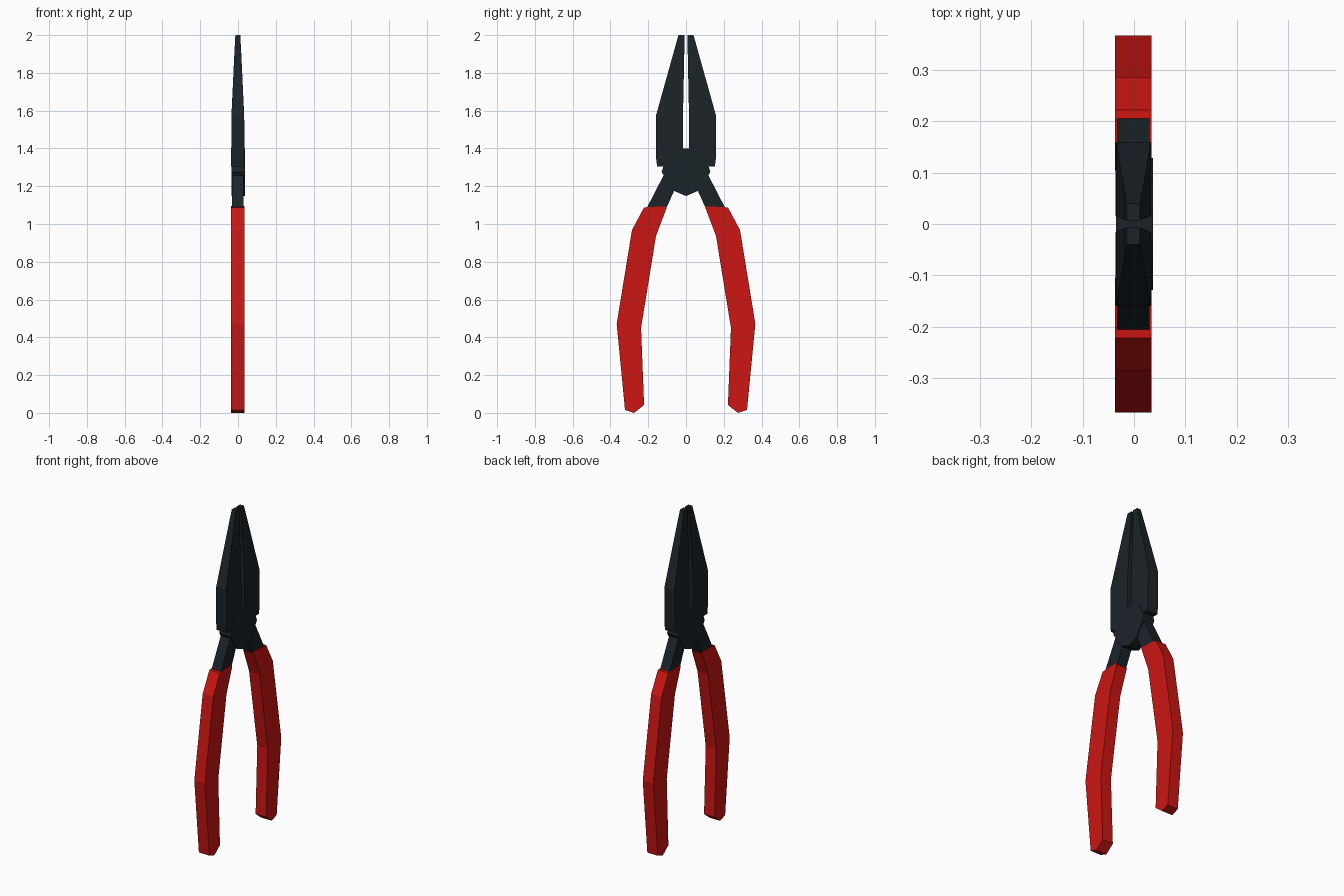
import bpy, bmesh

if "Cube" in bpy.data.objects:
    bpy.data.objects.remove(bpy.data.objects["Cube"])

def material(name, rgb):
    m = bpy.data.materials.new(name)
    m.diffuse_color = (*rgb, 1)
    m.use_nodes = True
    m.node_tree.nodes["Principled BSDF"].inputs["Base Color"].default_value = m.diffuse_color
    return m

STEEL = material("dark_steel", (0.011, 0.017, 0.022))
GRIP = material("red_grip", (0.6, 0.008, 0.006))

def finish(name, bm, mat, mirror):
    bmesh.ops.recalc_face_normals(bm, faces=bm.faces)
    me = bpy.data.meshes.new(name)
    bm.to_mesh(me)
    bm.free()
    me.materials.append(mat)
    ob = bpy.data.objects.new(name, me)
    bpy.context.collection.objects.link(ob)
    if mirror:
        mod = ob.modifiers.new("Mirror", 'MIRROR')
        mod.use_axis = (False, True, False)
    return ob

def prism(name, profile, x0, x1, mat, mirror=True):
    """Extrude a (y, z) outline from x0 to x1."""
    bm = bmesh.new()
    a = [bm.verts.new((x0, y, z)) for y, z in profile]
    b = [bm.verts.new((x1, y, z)) for y, z in profile]
    bm.faces.new(a)
    bm.faces.new(b)
    n = len(a)
    for i in range(n):
        j = (i + 1) % n
        bm.faces.new((a[i], a[j], b[j], b[i]))
    return finish(name, bm, mat, mirror)

def loft(name, rows, mat):
    """Join rectangular sections (z, y_inner, y_outer, x_min, x_max)."""
    bm = bmesh.new()
    rings = [[bm.verts.new(p) for p in
              ((x0, yi, z), (x1, yi, z), (x1, yo, z), (x0, yo, z))]
             for z, yi, yo, x0, x1 in rows]
    for r, s in zip(rings, rings[1:]):
        for i in range(4):
            j = (i + 1) % 4
            bm.faces.new((r[i], r[j], s[j], s[i]))
    bm.faces.new(rings[0])
    bm.faces.new(rings[-1])
    return finish(name, bm, mat, True)

# Tapered jaws with a narrow gap between them
loft("jaws", [
    (2.00, 0.007, 0.040, -0.014, 0.012),
    (1.91, 0.009, 0.065, -0.019, 0.017),
    (1.57, 0.016, 0.160, -0.035, 0.033),
    (1.345, 0.016, 0.158, -0.036, 0.034),
    (1.305, 0.016, 0.153, -0.036, 0.034),
], STEEL)

# Pivot plate joining the two halves
half = [(0.063, 1.175), (0.113, 1.25), (0.129, 1.275),
        (0.118, 1.31), (0.075, 1.375), (0.03, 1.4)]
prism("pivot_plate", [(0, 1.148)] + half + [(-y, z) for y, z in reversed(half)],
      -0.035, 0.037, STEEL, mirror=False)

# Steel necks running into the grips
prism("necks", [(0.03, 1.24), (0.063, 1.175), (0.115, 1.06), (0.21, 1.06),
                (0.205, 1.09), (0.12, 1.255), (0.09, 1.28)],
      -0.033, 0.030, STEEL)

# Bent handle grips
prism("grips", [(0.104, 1.082), (0.108, 1.094), (0.222, 1.088), (0.286, 0.968),
                (0.367, 0.471), (0.323, 0.016), (0.275, 0.0), (0.222, 0.042),
                (0.238, 0.45), (0.159, 0.936)],
      -0.037, 0.034, GRIP)
